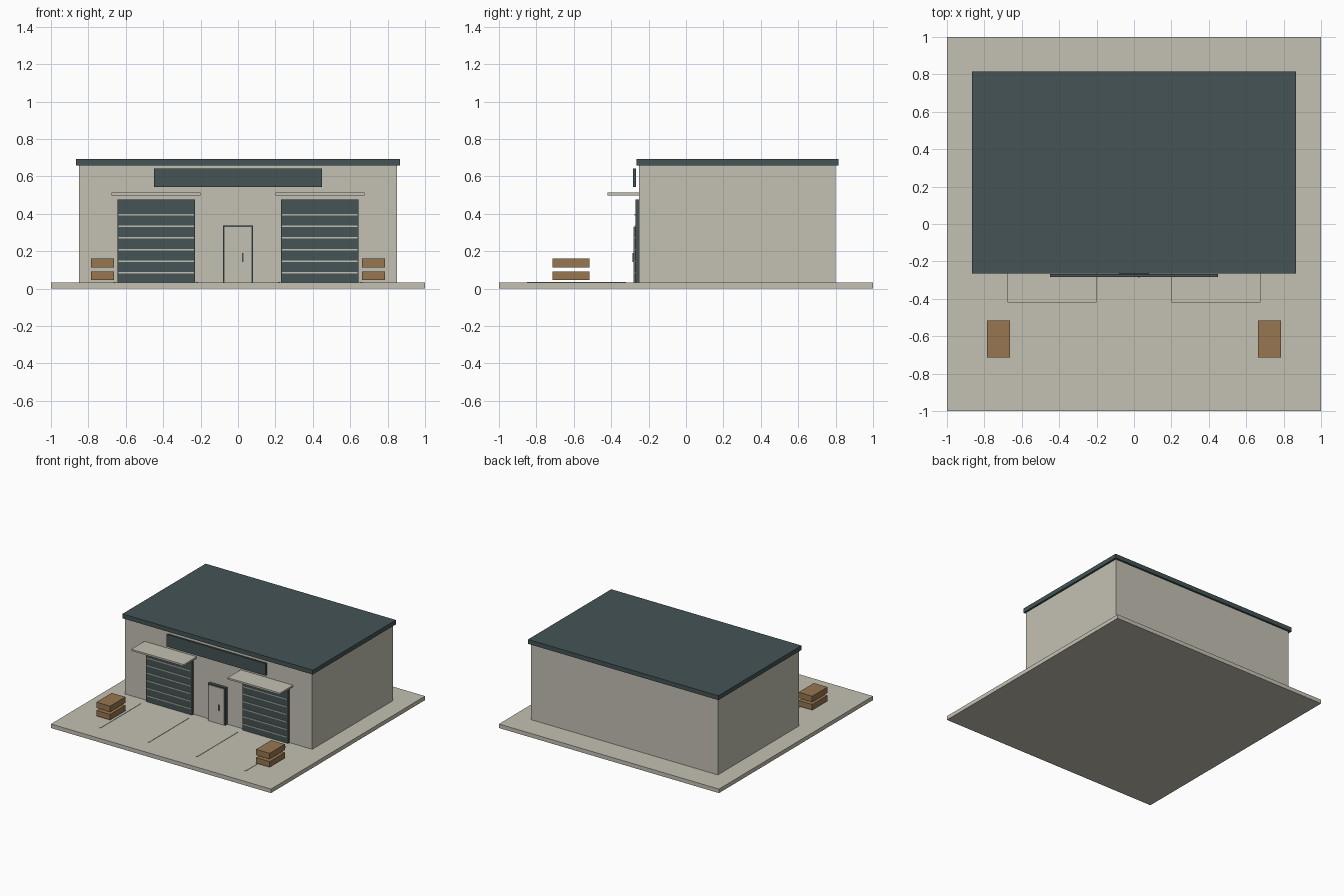
import bpy

cube = bpy.data.objects.get("Cube")
if cube:
    bpy.data.objects.remove(cube, do_unlink=True)


def material(name, rgb):
    m = bpy.data.materials.new(name)
    m.use_nodes = True
    color = (*rgb, 1)
    m.diffuse_color = color
    m.node_tree.nodes["Principled BSDF"].inputs["Base Color"].default_value = color
    return m


beige = material("warm_concrete", (0.55, 0.53, 0.45))
slate = material("dark_slate", (0.058, 0.088, 0.09))
wood = material("crate_wood", (0.31, 0.18, 0.08))


def box(name, mat, x, y, z):
    """Box spanning the given (low, high) ranges."""
    spans = (x, y, z)
    bpy.ops.mesh.primitive_cube_add(size=1, location=[(a + b) / 2 for a, b in spans])
    ob = bpy.context.object
    ob.name = name
    for v in ob.data.vertices:
        for i, (a, b) in enumerate(spans):
            v.co[i] *= b - a
    ob.data.materials.append(mat)
    return ob


def pair(name, mat, x, y, z):
    """Box on the left (+x) side and its mirror on the right."""
    box("left_" + name, mat, x, y, z)
    box("right_" + name, mat, (-x[1], -x[0]), y, z)


GROUND = 0.033
WALL = -0.25

# Yard, building shell and roof
box("yard_slab", beige, (-1, 1), (-1, 1), (0, GROUND))
box("walls", beige, (-0.85, 0.85), (WALL, 0.8), (GROUND, 0.66))
box("roof", slate, (-0.865, 0.865), (-0.265, 0.815), (0.657, 0.693))
box("sign_board", slate, (-0.45, 0.45), (-0.284, -0.268), (0.543, 0.642))

# Roller doors with pale joints between slats, and canopies above
pair("roller_door", slate, (0.23, 0.645), (-0.27, WALL), (GROUND, 0.477))
for i in range(6):
    z = 0.085 + i * 0.062
    pair(f"door_joint_{i + 1}", beige, (0.235, 0.64), (-0.275, -0.268), (z - 0.004, z + 0.004))
pair("canopy", beige, (0.2, 0.675), (-0.42, WALL), (0.499, 0.513))

# Entrance door
box("entrance_frame", slate, (-0.08, 0.08), (-0.275, WALL), (GROUND, 0.338))
box("entrance_door", beige, (-0.071, 0.071), (-0.28, -0.27), (GROUND, 0.329))
box("door_handle", slate, (0.021, 0.029), (-0.287, -0.278), (0.143, 0.19))

# Parking bay lines
for x, name in ((0.22, "inner_bay_line"), (0.66, "outer_bay_line")):
    pair(name, beige, (x - 0.005, x + 0.005), (-0.85, -0.32), (GROUND, GROUND + 0.003))

# Stacked crates
pair("lower_crate", wood, (0.663, 0.787), (-0.713, -0.515), (0.046, 0.092))
pair("upper_crate", wood, (0.663, 0.787), (-0.713, -0.515), (0.112, 0.16))
